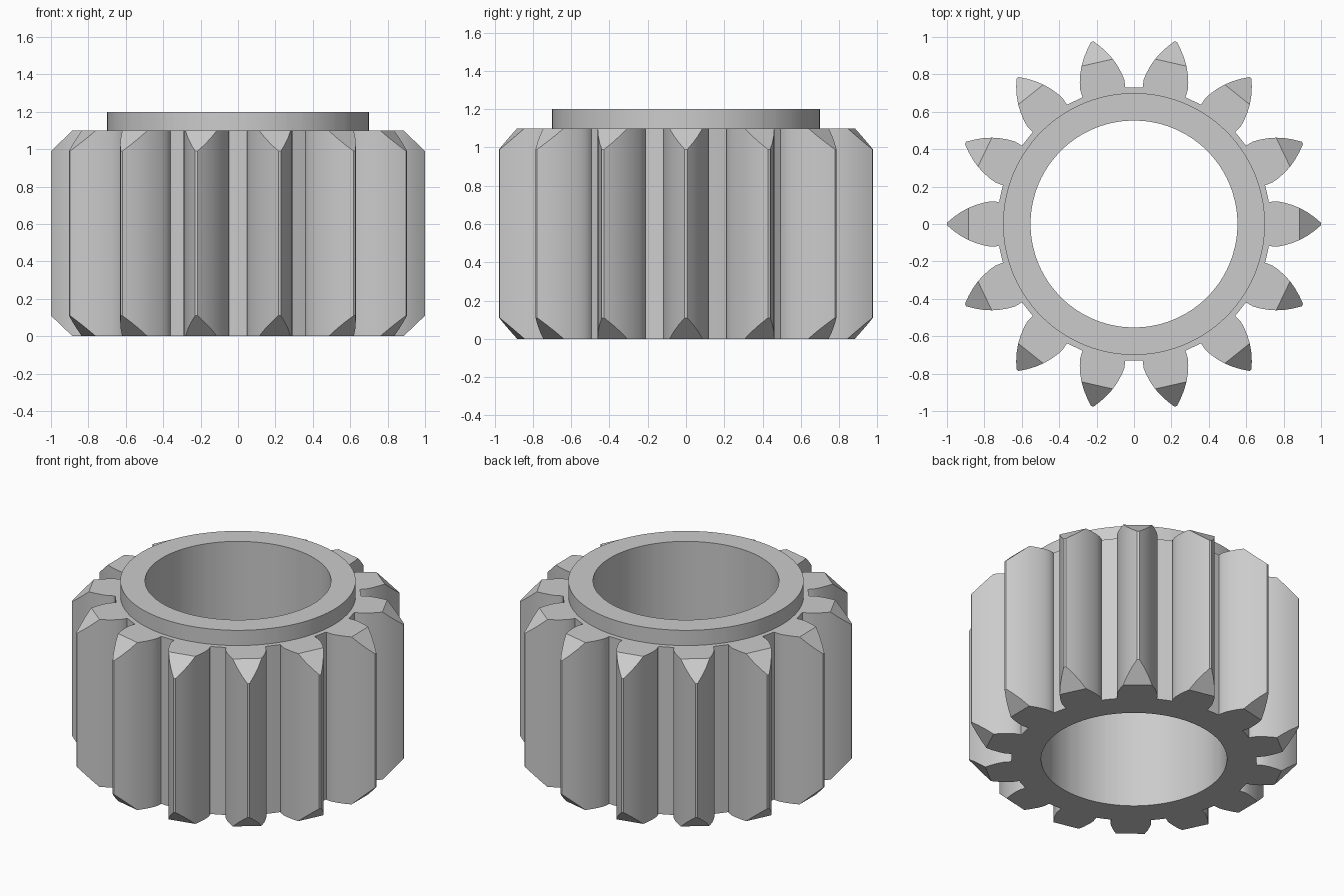
import bpy
import bmesh
from math import sin, cos, tau, hypot, atan2, radians

TEETH = 14
BORE, COLLAR = 0.553, 0.7
HEIGHT, TOP = 1.1, 1.2
CHAMFER_START, CHAMFER_DROP = 0.885, 0.11

if "Cube" in bpy.data.objects:
    bpy.data.objects.remove(bpy.data.objects["Cube"])

# Plain metal
metal = bpy.data.materials.new("grey metal")
metal.use_nodes = True
colour = (0.6, 0.6, 0.6, 1)
metal.diffuse_color = colour
metal.node_tree.nodes["Principled BSDF"].inputs["Base Color"].default_value = colour

# Half of one tooth as (outward, sideways), from valley middle to tip
half_pitch = tau / TEETH / 2
valley = (0.73 * cos(half_pitch), 0.73 * sin(half_pitch))
flank = [(0.722, 0.114), (0.735, 0.119), (0.765, 0.121), (0.8, 0.115),
         (0.845, 0.102), (CHAMFER_START, 0.086), (0.925, 0.064),
         (0.965, 0.036), (0.99, 0.015), (1.0, 0.007)]
tooth = [(x, -y) for x, y in [valley] + flank] + [(x, y) for x, y in reversed(flank)]


def section(out, side, turn):
    """Closed radial cut through the pinion at one point of the outline."""
    angle = turn + atan2(side, out)
    r = hypot(out, side)
    shrink = min(1, CHAMFER_START / out)
    drop = CHAMFER_DROP * max(0, out - CHAMFER_START) / (1 - CHAMFER_START)
    cut = [(BORE, 0), (r * shrink, 0), (r, drop), (r, HEIGHT - drop),
           (r * shrink, HEIGHT), (COLLAR, HEIGHT), (COLLAR, TOP), (BORE, TOP)]
    return [(rad * cos(angle), rad * sin(angle), z) for rad, z in cut]


# Toothed body with bore and collar, joined section by section
bm = bmesh.new()
rings = [[bm.verts.new(p) for p in section(x, y, i * tau / TEETH)]
         for i in range(TEETH) for x, y in tooth]
for i, a in enumerate(rings):
    b = rings[(i + 1) % len(rings)]
    for j in range(len(a)):
        k = (j + 1) % len(a)
        bm.faces.new((a[j], b[j], b[k], a[k]))
bmesh.ops.remove_doubles(bm, verts=bm.verts, dist=0.0001)
bmesh.ops.recalc_face_normals(bm, faces=bm.faces)

mesh = bpy.data.meshes.new("pinion_gear")
bm.to_mesh(mesh)
bm.free()
mesh.materials.append(metal)
gear = bpy.data.objects.new("pinion_gear", mesh)
bpy.context.collection.objects.link(gear)

# Smooth flanks and bore, sharp chamfers and rims
bpy.context.view_layer.objects.active = gear
gear.select_set(True)
bpy.ops.object.shade_smooth_by_angle(angle=radians(30))
